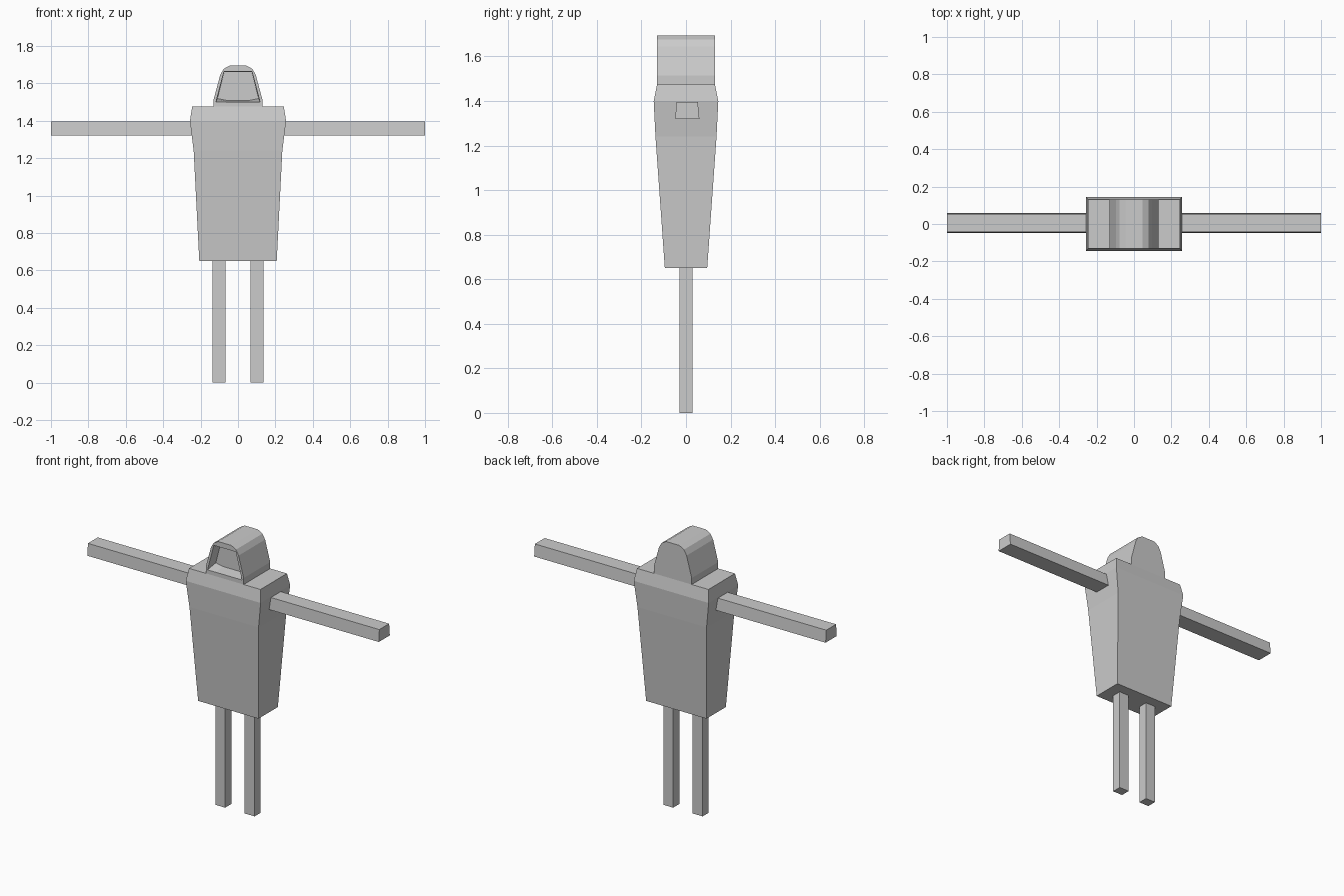
import bpy
import bmesh

default = bpy.data.objects.get("Cube")
if default:
    bpy.data.objects.remove(default, do_unlink=True)

GREY = (0.6, 0.6, 0.6, 1.0)
grey = bpy.data.materials.new("plain grey")
grey.use_nodes = True
grey.diffuse_color = GREY
grey.node_tree.nodes["Principled BSDF"].inputs["Base Color"].default_value = GREY


def loft(name, rings):
    """Solid skinned through rings that share the same point count."""
    bm = bmesh.new()
    loops = [[bm.verts.new(p) for p in ring] for ring in rings]
    for a, b in zip(loops, loops[1:]):
        for i in range(len(a)):
            j = (i + 1) % len(a)
            bm.faces.new((a[i], a[j], b[j], b[i]))
    bm.faces.new(loops[0])
    bm.faces.new(loops[-1])
    bmesh.ops.recalc_face_normals(bm, faces=bm.faces)
    mesh = bpy.data.meshes.new(name)
    bm.to_mesh(mesh)
    bm.free()
    mesh.materials.append(grey)
    obj = bpy.data.objects.new(name, mesh)
    bpy.context.collection.objects.link(obj)
    return obj


def rectangle(hx, hy, z, cx=0.0):
    return [(cx - hx, -hy, z), (cx + hx, -hy, z), (cx + hx, hy, z), (cx - hx, hy, z)]


def mirrored(half, y):
    """Closed outline in XZ from the points of its right half."""
    return [(x, y, z) for x, z in half] + [(-x, y, z) for x, z in reversed(half)]


# Torso, widest at the shoulders
loft("torso", [rectangle(*s) for s in (
    (0.207, 0.095, 0.65), (0.237, 0.137, 1.24),
    (0.257, 0.145, 1.40), (0.245, 0.13, 1.475))])

# Legs and arms
arm_section = [(-0.048, 1.32), (0.06, 1.32), (0.053, 1.395), (-0.043, 1.395)]
for side, s in (("left", 1), ("right", -1)):
    loft(side + "_leg", [rectangle(0.034, 0.03, z, s * 0.101) for z in (0.0, 0.66)])
    loft(side + "_arm", [[(s * x, y, z) for y, z in arm_section] for x in (0.235, 1.0)])

# Rounded hood
hood_half = [(0.13, 1.47), (0.13, 1.515), (0.095, 1.645), (0.077, 1.677), (0.045, 1.695)]
hood = loft("hood", [mirrored(hood_half, y) for y in (-0.13, 0.13)])

# Recessed face opening
opening = [(0.06, 1.5), (0.118, 1.5), (0.075, 1.663)]
recess = [(0.06, 1.509), (0.11, 1.519), (0.074, 1.66)]
cutter = loft("face_cutter", [
    mirrored(opening, -0.15), mirrored(opening, -0.13), mirrored(recess, -0.06)])
cutter.hide_render = True
cut = hood.modifiers.new("face opening", "BOOLEAN")
cut.operation = "DIFFERENCE"
cut.solver = "EXACT"
cut.object = cutter
bpy.context.view_layer.update()
graph = bpy.context.evaluated_depsgraph_get()
hood.data = bpy.data.meshes.new_from_object(hood.evaluated_get(graph))
hood.modifiers.clear()
bpy.data.objects.remove(cutter, do_unlink=True)
